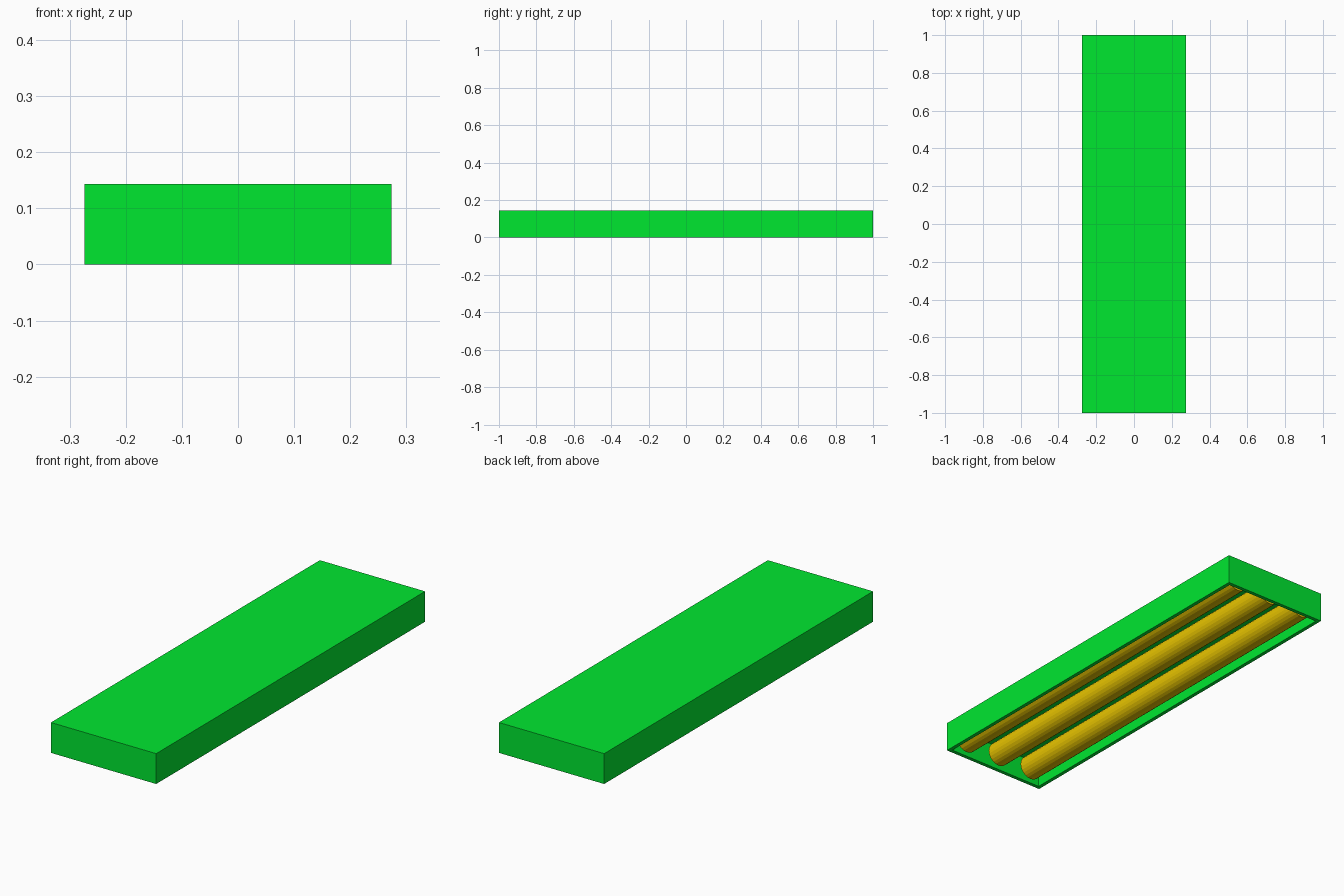
import bpy
import bmesh
from math import radians
from mathutils import Matrix, Vector

WIDTH, LENGTH, HEIGHT = 0.548, 2.0, 0.143
WALL = 0.025
TUBE_RADIUS, TUBE_SPACING, TUBE_Z = 0.057, 0.19, 0.063
TUBE_LENGTH = 1.925

if "Cube" in bpy.data.objects:
    bpy.data.objects.remove(bpy.data.objects["Cube"], do_unlink=True)


def make_material(name, rgb):
    mat = bpy.data.materials.new(name)
    mat.use_nodes = True
    colour = (*rgb, 1.0)
    mat.diffuse_color = colour
    mat.node_tree.nodes["Principled BSDF"].inputs["Base Color"].default_value = colour
    return mat


def make_object(name, bm, mat):
    mesh = bpy.data.meshes.new(name)
    bm.to_mesh(mesh)
    bm.free()
    mesh.materials.append(mat)
    obj = bpy.data.objects.new(name, mesh)
    bpy.context.collection.objects.link(obj)
    return obj


green = make_material("bright green", (0.0, 0.8, 0.03))
gold = make_material("golden yellow", (0.8, 0.55, 0.0))

# Casing: a box hollowed out from below
bm = bmesh.new()
bmesh.ops.create_cube(bm, size=1)
bmesh.ops.scale(bm, vec=(WIDTH, LENGTH, HEIGHT), verts=bm.verts)
bmesh.ops.translate(bm, vec=(0, 0, HEIGHT / 2), verts=bm.verts)
bm.normal_update()
bottom = min(bm.faces, key=lambda f: f.calc_center_median().z)
bmesh.ops.inset_region(bm, faces=[bottom], thickness=WALL)
walls = bmesh.ops.extrude_face_region(bm, geom=[bottom])
cavity = [v for v in walls["geom"] if isinstance(v, bmesh.types.BMVert)]
bmesh.ops.translate(bm, vec=(0, 0, HEIGHT - WALL), verts=cavity)
if bottom.is_valid:
    bmesh.ops.delete(bm, geom=[bottom], context="FACES_ONLY")
bmesh.ops.recalc_face_normals(bm, faces=bm.faces)
make_object("casing", bm, green)

# Three round tubes lying lengthwise inside the casing
for name, side in (("right_tube", -1), ("middle_tube", 0), ("left_tube", 1)):
    bm = bmesh.new()
    bmesh.ops.create_cone(
        bm, cap_ends=True, segments=24, radius1=TUBE_RADIUS, radius2=TUBE_RADIUS,
        depth=TUBE_LENGTH, matrix=Matrix.Rotation(radians(90), 4, "X"))
    tube = make_object(name, bm, gold)
    tube.location = Vector((side * TUBE_SPACING, 0, TUBE_Z))
